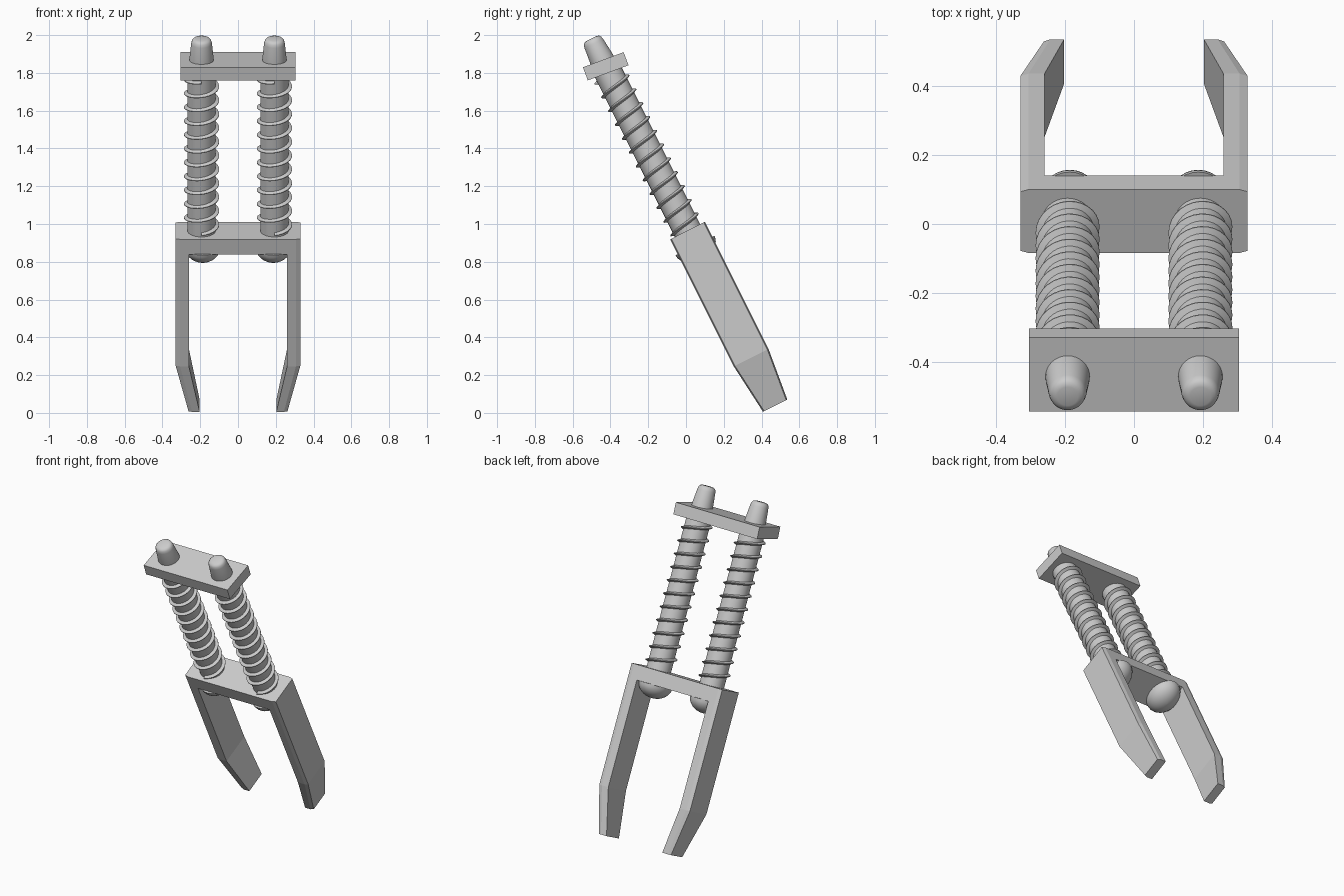
import bpy, bmesh
from math import sin, cos, pi, radians
from mathutils import Matrix, Vector

if "Cube" in bpy.data.objects:
    bpy.data.objects.remove(bpy.data.objects["Cube"])

# Tilted frame: origin on top of the lower crown, local z runs up the tubes
TILT = Matrix.Translation((0, 0.008, 0.965)) @ Matrix.Rotation(radians(26.6), 4, 'X')


def finish(name, bm, matrix=TILT, smooth=False):
    bmesh.ops.recalc_face_normals(bm, faces=bm.faces)
    me = bpy.data.meshes.new(name)
    bm.transform(matrix)
    bm.to_mesh(me)
    bm.free()
    ob = bpy.data.objects.new(name, me)
    bpy.context.collection.objects.link(ob)
    if smooth:
        bpy.ops.object.select_all(action='DESELECT')
        ob.select_set(True)
        bpy.context.view_layer.objects.active = ob
        bpy.ops.object.shade_smooth_by_angle(angle=radians(35))
    return ob


def loft(name, rings, matrix=TILT, closed=False, smooth=False):
    bm = bmesh.new()
    vs = [[bm.verts.new(p) for p in r] for r in rings]
    n = len(vs[0])
    for a, b in zip(vs, vs[1:]):
        for i in range(n):
            j = (i + 1) % n
            bm.faces.new((a[i], a[j], b[j], b[i]))
    bm.faces.new(vs[0])
    bm.faces.new(vs[-1])
    return finish(name, bm, matrix, smooth)


def lathe(name, x, profile, sides=32, sy=1.0):
    rings = [[(x + r * cos(2 * pi * i / sides), sy * r * sin(2 * pi * i / sides), z)
              for i in range(sides)] for r, z in profile]
    return loft(name, rings, smooth=True)


# Lower crown with chamfered ends
outline = [(-0.33, -0.096), (-0.307, -0.103), (0.307, -0.103), (0.33, -0.096),
           (0.33, 0.096), (0.307, 0.103), (-0.307, 0.103), (-0.33, 0.096)]
loft("lower_crown", [[(x, y, z) for x, y in outline] for z in (-0.09, 0)])

# Upper crown plate, tilted a little less than the tubes
bm = bmesh.new()
bmesh.ops.create_cube(bm, size=1)
bm.transform(Matrix.Diagonal((0.61, 0.23, 0.074, 1)))
finish("upper_crown", bm,
       Matrix.Translation((0, -0.425, 1.835)) @ Matrix.Rotation(radians(20.4), 4, 'X'))

for s, side in ((-1, "left"), (1, "right")):
    # Fork leg: straight blade, then bent inward and tapered at the tip
    rings = []
    for z, xi, xc, xo, d in ((-0.085, 0.26, 0.307, 0.33, 0.103),
                             (-0.752, 0.26, 0.307, 0.33, 0.103),
                             (-1.037, 0.203, 0.243, 0.262, 0.072)):
        e = d - 0.007
        rings.append([(s * x, y, z) for x, y in
                      ((xi, -d), (xc, -d), (xo, -e), (xo, e), (xc, d), (xi, d))])
    loft(side + "_fork_leg", rings)

    # Tube and rounded tapered cap
    x = s * 0.193
    lathe(side + "_tube", x, [(0.075, -0.02), (0.075, 0.96)])
    lathe(side + "_cap", x, [(0.066, 0.97), (0.064, 1.02), (0.055, 1.108),
                             (0.051, 1.124), (0.043, 1.133), (0.03, 1.137)])

    # Rounded bolt head under the crown
    dome = [(0.098 * cos(a), -0.088 - 0.085 * sin(a))
            for a in [i * pi / 2 / 8.2 for i in range(9)]]
    lathe(side + "_dome", s * 0.187, dome, sy=1.18)

    # Coil spring ridge
    turns, steps = 11, 28
    coil = []
    for i in range(turns * steps + 1):
        a = 2 * pi * i / steps - pi / 2
        z = 0.015 + 0.9 * i / (turns * steps)
        coil.append([(x + r * cos(a), r * sin(a), z + h)
                     for r, h in ((0.07, -0.012), (0.093, -0.002), (0.093, 0.002), (0.07, 0.012))])
    loft(side + "_spring", coil, smooth=True)
